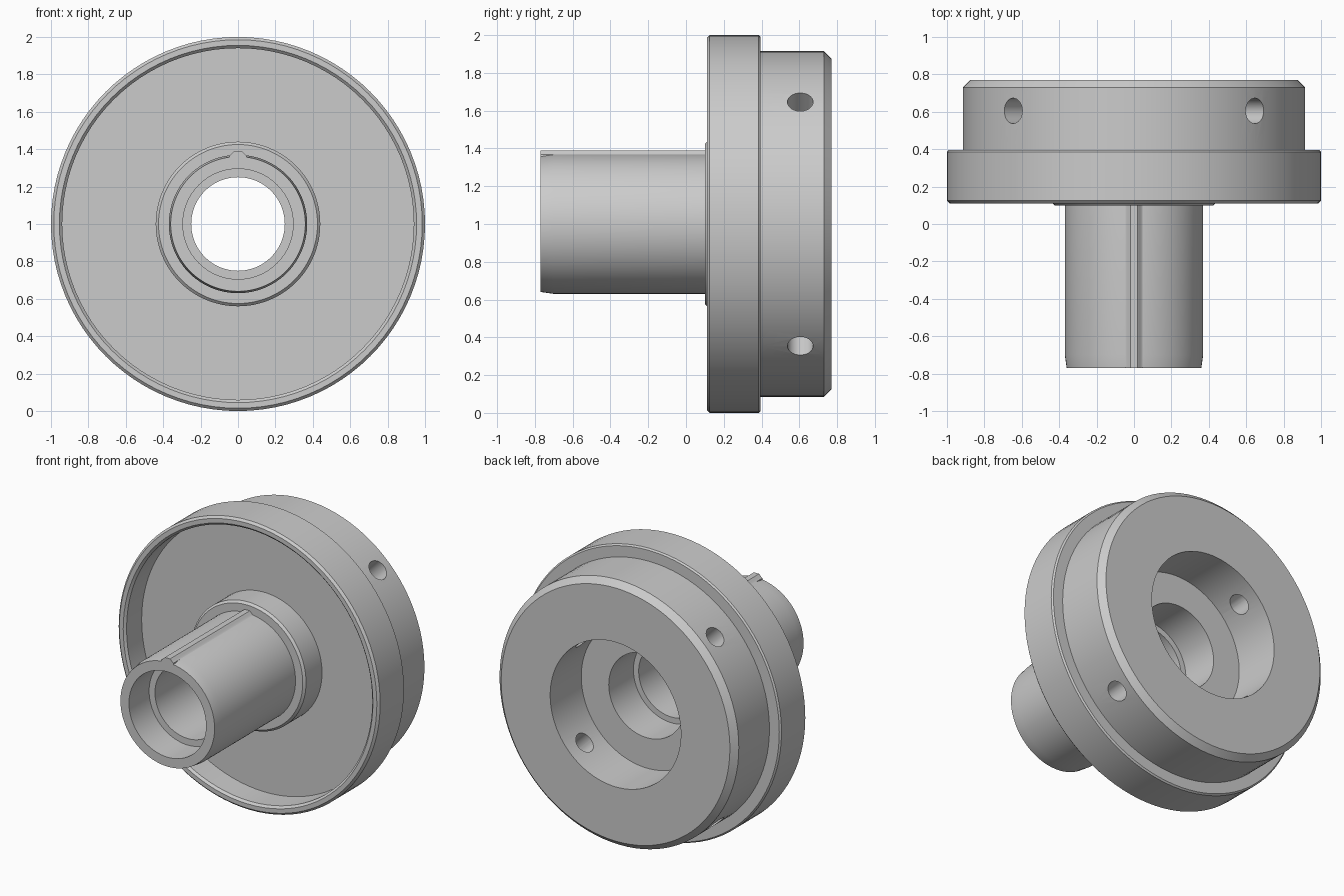
import bpy, bmesh, math
from mathutils import Matrix, Vector

if "Cube" in bpy.data.objects:
    bpy.data.objects.remove(bpy.data.objects["Cube"])

CENTRE = Vector((0, 0, 1))
SEGMENTS = 96


def make_object(name, bm):
    bmesh.ops.recalc_face_normals(bm, faces=bm.faces)
    mesh = bpy.data.meshes.new(name)
    bm.to_mesh(mesh)
    bm.free()
    obj = bpy.data.objects.new(name, mesh)
    bpy.context.collection.objects.link(obj)
    return obj


def select_only(obj):
    bpy.ops.object.select_all(action='DESELECT')
    obj.select_set(True)
    bpy.context.view_layer.objects.active = obj


def lathe(name, profile):
    """Revolve a closed (radius, y) profile around the y axis."""
    bm = bmesh.new()
    rings = []
    for i in range(SEGMENTS):
        a = 2 * math.pi * i / SEGMENTS
        rings.append([bm.verts.new((r * math.sin(a), y, 1 + r * math.cos(a)))
                      for r, y in profile])
    n = len(profile)
    for i in range(SEGMENTS):
        p, q = rings[i], rings[(i + 1) % SEGMENTS]
        for j in range(n):
            k = (j + 1) % n
            bm.faces.new((p[j], p[k], q[k], q[j]))
    return make_object(name, bm)


# Hub body: flange, rear collar, stepped bore and front spigot in one section
hub = lathe("flanged_hub", [
    (0.295, -0.77), (0.36, -0.77), (0.37, -0.70), (0.37, 0.10),   # spigot
    (0.425, 0.10), (0.44, 0.115), (0.44, 0.29),                   # boss
    (0.94, 0.29), (0.94, 0.125), (0.955, 0.11),                   # front recess
    (0.985, 0.11), (1.0, 0.125), (1.0, 0.385), (0.99, 0.395),     # flange rim
    (0.915, 0.395), (0.915, 0.73), (0.875, 0.77),                 # collar
    (0.50, 0.77), (0.50, 0.43), (0.29, 0.43),                     # rear counterbore
    (0.29, 0.16), (0.25, 0.16), (0.25, -0.55), (0.295, -0.55),    # through bore
])

# Four diagonal set-screw holes through the collar, cut by two long drills
for side in (-1, 1):
    bm = bmesh.new()
    bmesh.ops.create_cone(
        bm, cap_ends=True, segments=32, radius1=0.068, radius2=0.068, depth=2.4,
        matrix=Matrix.Translation((0, 0.605, 1))
        @ Matrix.Rotation(side * math.pi / 4, 4, 'Y'))
    drill = make_object("screw_hole_drill", bm)
    drill.hide_render = True
    cut = hub.modifiers.new("screw_holes", 'BOOLEAN')
    cut.operation = 'DIFFERENCE'
    cut.solver = 'EXACT'
    cut.object = drill
    select_only(hub)
    bpy.ops.object.modifier_apply(modifier=cut.name)
    bpy.data.objects.remove(drill)

# Raised key along the top of the spigot, with flared roots
half = [(0.048, 0.35), (0.045, 0.367), (0.037, 0.372), (0.031, 0.38), (0.02, 0.39)]
section = half + [(-x, r) for x, r in reversed(half)]
bm = bmesh.new()
face = bm.faces.new([bm.verts.new((x, -0.77, 1 + r)) for x, r in section])
ext = bmesh.ops.extrude_face_region(bm, geom=[face])
moved = [v for v in ext["geom"] if isinstance(v, bmesh.types.BMVert)]
bmesh.ops.translate(bm, verts=moved, vec=(0, 0.88, 0))
key = make_object("spigot_key", bm)

for obj in (hub, key):
    select_only(obj)
    bpy.ops.object.shade_smooth_by_angle(angle=math.radians(25))
